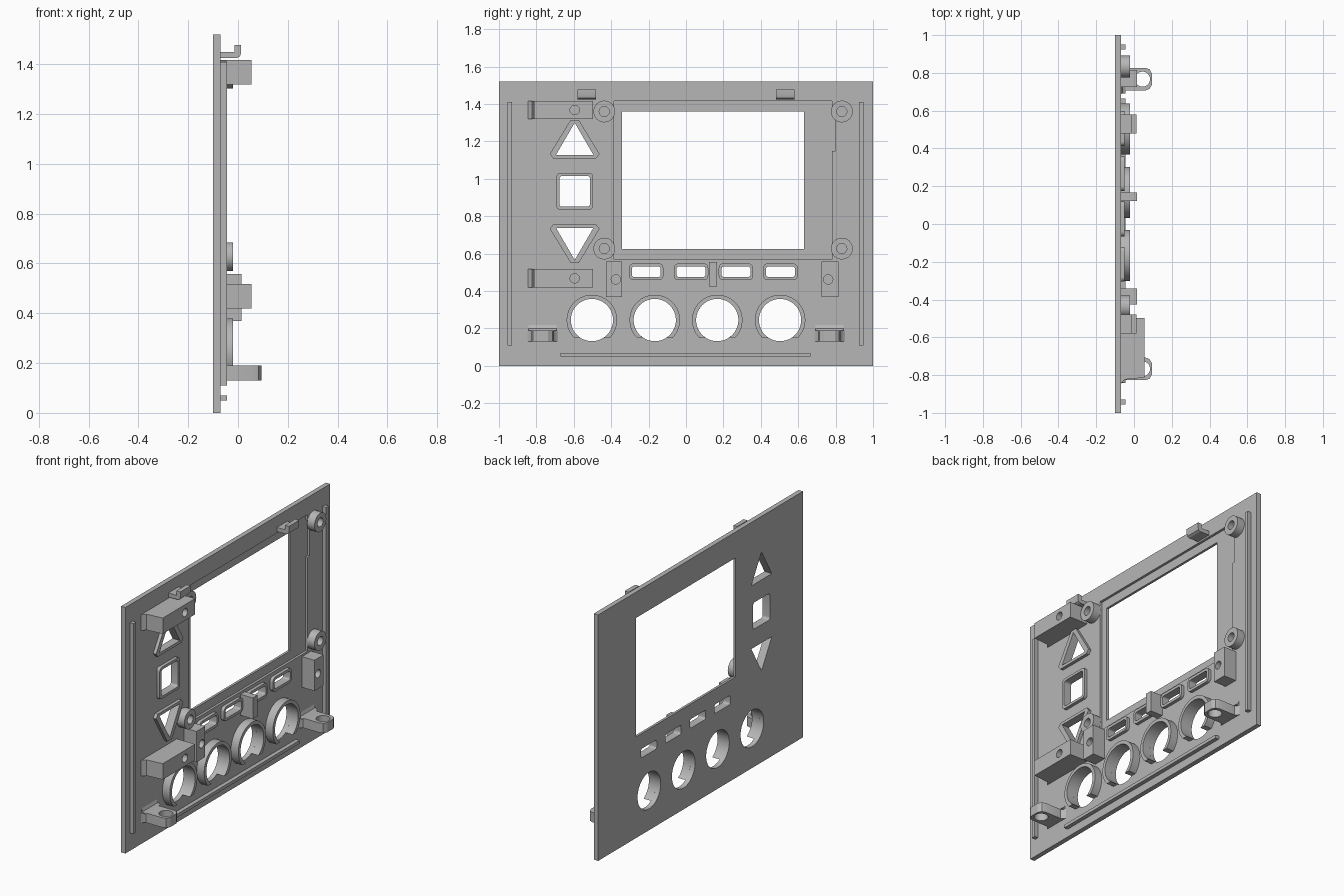
import bpy, bmesh, math
from mathutils import Vector

old = bpy.data.objects.get("Cube")
if old:
    bpy.data.objects.remove(old, do_unlink=True)

grey = bpy.data.materials.new("plain grey")
grey.use_nodes = True
grey.diffuse_color = (0.47, 0.47, 0.47, 1)
grey.node_tree.nodes["Principled BSDF"].inputs["Base Color"].default_value = (0.47, 0.47, 0.47, 1)

BACK, FACE = -0.10, -0.07      # outer and inner faces of the panel
LOW, RIM, BOSS, POST, BLOCK = -0.045, -0.05, -0.02, 0.015, 0.055
parts = []

# Ways to place a flat profile (a, b) at height h along the extrusion axis
ALONG = {
    "x": lambda a, b, h: Vector((h, a, b)),
    "y": lambda a, b, h: Vector((a, h, b)),
    "z": lambda a, b, h: Vector((a, b, h)),
}


def prism(name, outline, lo, hi, holes=(), axis="x"):
    """Extrude an outline with holes between two heights."""
    bm = bmesh.new()
    place = ALONG[axis]
    caps = {lo: [], hi: []}
    for loop in [outline, *holes]:
        rings = {h: [bm.verts.new(place(a, b, h)) for a, b in loop] for h in caps}
        p, q = rings[lo], rings[hi]
        for i in range(len(loop)):
            j = (i + 1) % len(loop)
            bm.faces.new((p[i], p[j], q[j], q[i]))
            for h in caps:
                caps[h].append(bm.edges.get((rings[h][i], rings[h][j])))
    for edges in caps.values():
        bmesh.ops.triangle_fill(bm, edges=edges, use_beauty=True)
    bmesh.ops.recalc_face_normals(bm, faces=bm.faces)
    mesh = bpy.data.meshes.new(name)
    bm.to_mesh(mesh)
    bm.free()
    mesh.materials.append(grey)
    ob = bpy.data.objects.new(name, mesh)
    bpy.context.collection.objects.link(ob)
    parts.append(ob)
    return ob


def circle(cy, cz, r, n=48):
    return [(cy + r * math.cos(math.tau * i / n), cz + r * math.sin(math.tau * i / n)) for i in range(n)]


def box(y0, y1, z0, z1):
    return [(y0, z0), (y1, z0), (y1, z1), (y0, z1)]


def round_box(cy, cz, hy, hz, r, n=5):
    pts = []
    for k, (sy, sz) in enumerate([(1, 1), (-1, 1), (-1, -1), (1, -1)]):
        for i in range(n + 1):
            t = math.pi / 2 * (k + i / n)
            pts.append((cy + sy * (hy - r) + r * math.cos(t), cz + sz * (hz - r) + r * math.sin(t)))
    return pts


# Button shapes: two triangles mirrored about the square between them
MID_Y, MID_Z = -0.595, 0.933


def triangle(sign):
    hole = [(-0.10, 0.195), (0.10, 0.195), (0, 0.367)]
    rim = [(-0.115, 0.177), (0.115, 0.177), (0.133, 0.20), (0.022, 0.382), (-0.022, 0.382), (-0.133, 0.20)]
    return [[(MID_Y + a, MID_Z + sign * b) for a, b in shape] for shape in (rim, hole)]


buttons = {
    "up_button_rim": triangle(1),
    "down_button_rim": triangle(-1),
    "square_button_rim": [round_box(MID_Y, MID_Z, h, h, r) for h, r in ((0.098, 0.02), (0.082, 0.015))],
}
for i, y in enumerate((-0.213, 0.027, 0.267, 0.505)):
    buttons[f"slot_rim_{i + 1}"] = [round_box(y, 0.503, 0.092, 0.045, 0.025),
                                    round_box(y, 0.503, 0.077, 0.028, 0.012)]

# Panel with all through openings
KNOBS, KNOB_Z, KNOB_R = (-0.503, -0.167, 0.167, 0.503), 0.245, 0.113
openings = [hole for rim, hole in buttons.values()]
openings += [circle(y, KNOB_Z, KNOB_R) for y in KNOBS]
openings.append(box(-0.342, 0.63, 0.625, 1.36))
panel = prism("panel", box(-1, 1, 0, 1.52), BACK, FACE, openings)

# Shallow screen recess with a side step, cut into the inner face
recess = [(-0.385, 0.57), (0.78, 0.57), (0.78, 1.15), (0.80, 1.15),
          (0.80, 1.38), (0.78, 1.38), (0.78, 1.415), (-0.385, 1.415)]
cutter = prism("recess_cutter", recess, -0.085, 0.0)
parts.remove(cutter)
cutter.hide_render = True
cut = panel.modifiers.new("screen_recess", "BOOLEAN")
cut.operation, cut.object, cut.solver = "DIFFERENCE", cutter, "EXACT"
bpy.context.view_layer.objects.active = panel
bpy.ops.object.modifier_apply(modifier=cut.name)
bpy.data.objects.remove(cutter, do_unlink=True)

# Raised rims around the buttons
for name, (rim, hole) in buttons.items():
    prism(name, rim, FACE, RIM, [hole])

# Knob collars, open at the bottom
drop = KNOB_Z - 0.15
for i, y in enumerate(KNOBS):
    arc = []
    for r, order in ((0.135, 1), (KNOB_R, -1)):
        start = -math.asin(drop / r)
        sweep = math.pi - 2 * start
        arc += [(y + r * math.cos(start + sweep * k / 40), KNOB_Z + r * math.sin(start + sweep * k / 40))
                for k in range(41)][::order]
    prism(f"knob_collar_{i + 1}", arc, FACE, BOSS)

# Screen screw bosses
for side, y in (("front", -0.437), ("back", 0.833)):
    for level, z in (("lower", 0.627), ("upper", 1.36)):
        prism(f"{level}_{side}_boss", circle(y, z, 0.058), FACE, BOSS, [circle(y, z, 0.027, 24)])

# Stiffening ribs
prism("front_rib", box(-0.955, -0.93, 0.11, 1.41), FACE, LOW)
prism("back_rib", box(0.925, 0.95, 0.11, 1.41), FACE, LOW)
prism("bottom_rib", box(-0.67, 0.665, 0.05, 0.07), FACE, LOW)

# Long mounting blocks with screw holes and softened ends
for level, z in (("lower", 0.468), ("upper", 1.368)):
    block = prism(f"{level}_mounting_block", box(-0.825, -0.497, z - 0.049, z + 0.049), FACE, BLOCK,
                  [circle(-0.595, z, 0.025, 24)])
    for v in block.data.vertices:
        if v.co.x > 0 and v.co.y < -0.8:
            v.co.y += 0.012
    prism(f"{level}_block_foot", [(FACE, -0.845), (FACE, -0.82), (-0.045, -0.82)], z - 0.049, z + 0.049, axis="z")

# Short posts beside the slots
for side, y0, y1, hole_y in (("front", -0.427, -0.342, -0.375), ("back", 0.725, 0.815, 0.76)):
    prism(f"{side}_post", box(y0, y1, 0.368, 0.558), FACE, POST, [circle(hole_y, 0.462, 0.025, 24)])
prism("centre_post", box(0.123, 0.167, 0.425, 0.555), FACE, POST)

# Top hooks
hook = [(FACE, 1.425), (-0.005, 1.425), (0.008, 1.432), (0.012, 1.445),
        (0.012, 1.478), (-0.015, 1.478), (-0.015, 1.45), (FACE, 1.45)]
for side, y in (("front", -0.53), ("back", 0.53)):
    prism(f"{side}_hook", hook, y - 0.05, y + 0.05, axis="y")

# Bottom screw tabs with flared roots and small gussets
half = [(FACE, 0.082), (-0.063, 0.07), (-0.05, 0.06), (0.06, 0.06), (0.082, 0.052), (0.095, 0.03)]
for side, y in (("front", -0.767), ("back", 0.767)):
    outline = [(x, y + w) for x, w in half] + [(x, y - w) for x, w in reversed(half)]
    prism(f"{side}_tab", outline, 0.13, 0.19, [circle(0.045, y, 0.04, 32)], axis="z")
    prism(f"{side}_tab_gusset", [(FACE, 0.19), (-0.045, 0.19), (-0.062, 0.2), (FACE, 0.218)],
          y - 0.075, y + 0.075, axis="y")

# Smooth the round walls, keep edges sharp
bpy.ops.object.select_all(action="DESELECT")
for ob in parts:
    ob.select_set(True)
bpy.context.view_layer.objects.active = panel
bpy.ops.object.shade_smooth_by_angle(angle=math.radians(25))
